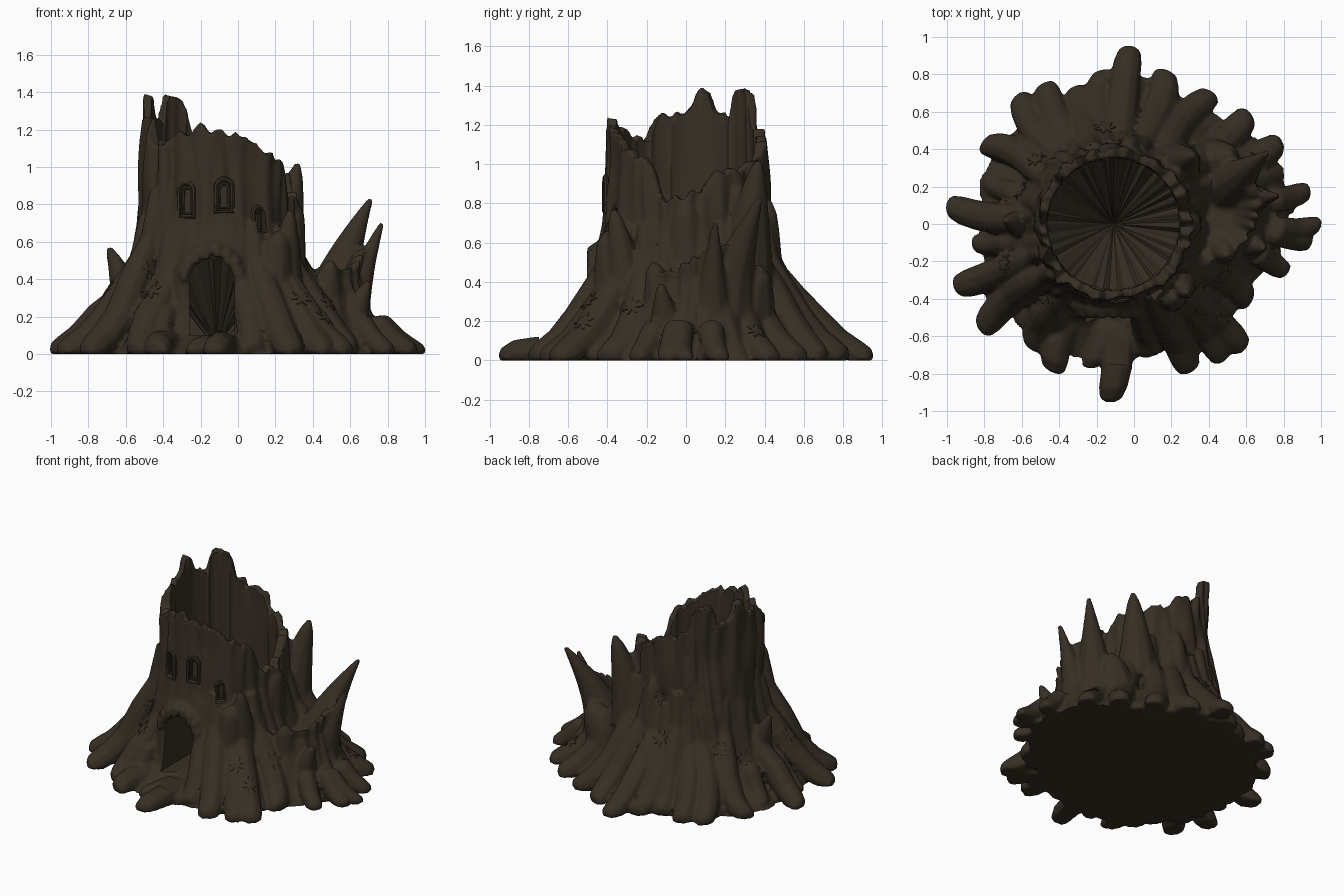
import bpy, bmesh, math, random
from math import sin, cos, pi, radians, degrees, atan2, exp
from mathutils import Vector, noise
from mathutils.bvhtree import BVHTree

random.seed(4)
if "Cube" in bpy.data.objects:
    bpy.data.objects.remove(bpy.data.objects["Cube"])

TRUNK = Vector((-0.11, 0, 0))
SIDE = Vector((0.36, 0.08, 0))
UP = Vector((0, 0, 1))
SEGS = 200
STRIPS = 16

bark = bpy.data.materials.new("dark bark")
bark.use_nodes = True
bark.diffuse_color = (0.038, 0.028, 0.018, 1)
bark.node_tree.nodes["Principled BSDF"].inputs["Base Color"].default_value = bark.diffuse_color


def interp(table, x):
    for (a, va), (b, vb) in zip(table, table[1:]):
        if x <= b:
            return va + (vb - va) * max(0, (x - a) / (b - a))
    return table[-1][1]


def plank(a, n):
    """Rounded bulge of one vertical bark strip, 0 in the groove and 1 on the crest."""
    c = (n * a / (2 * pi) + 0.5 * sin(3 * a) + 0.3 * sin(5 * a + 1)) % 1
    return math.sqrt(max(0, 1 - (2 * c - 1) ** 2))


def rough(a, z, amount):
    return amount * noise.noise(Vector((cos(a) * 5, sin(a) * 5, z * 2.5)))


def skin(bm, rings, closed=False, caps=True):
    """Join rings of points with quads, as a closed loop or with capped ends."""
    rows = [[bm.verts.new(p) for p in ring] for ring in rings]
    n = len(rows[0])
    for lo, hi in zip(rows, rows[1:] + (rows[:1] if closed else [])):
        for i in range(n):
            bm.faces.new((lo[i], lo[(i + 1) % n], hi[(i + 1) % n], hi[i]))
    if caps and not closed:
        bm.faces.new(rows[0][::-1])
        bm.faces.new(rows[-1])


def lathe(bm, centre, rings, caps=True):
    """Each ring is a function giving radius and height for an angle."""
    out = []
    for ring in rings:
        row = []
        for i in range(SEGS):
            a = 2 * pi * i / SEGS
            r, z = ring(a)
            row.append(centre + Vector((r * cos(a), r * sin(a), z)))
        out.append(row)
    skin(bm, out, caps=caps)


def tube(bm, pts, radii, side, closed=False, sides=10):
    rings, n = [], len(pts)
    for i, p in enumerate(pts):
        ahead = pts[(i + 1) % n] if closed else pts[min(i + 1, n - 1)]
        behind = pts[i - 1] if closed else pts[max(i - 1, 0)]
        normal = side.cross((ahead - behind).normalized()).normalized()
        ring = []
        for k in range(sides):
            a = 2 * pi * k / sides
            q = p + (side * cos(a) + normal * sin(a)) * radii[i]
            q.z = max(q.z, 0)
            ring.append(q)
        rings.append(ring)
    skin(bm, rings, closed)


def arch(half, bottom, top, steps=10):
    """Outline of a round-headed opening as pairs of sideways and upward offsets."""
    spring = top - half
    head = [(half * cos(pi * i / steps), spring + half * sin(pi * i / steps)) for i in range(steps + 1)]
    return [(half, bottom)] + head + [(-half, bottom)]


def add_object(name, bm):
    bmesh.ops.recalc_face_normals(bm, faces=bm.faces[:])
    mesh = bpy.data.meshes.new(name)
    bm.to_mesh(mesh)
    bm.free()
    mesh.materials.append(bark)
    ob = bpy.data.objects.new(name, mesh)
    bpy.context.collection.objects.link(ob)
    return ob


def smooth(ob, angle):
    bpy.ops.object.select_all(action='DESELECT')
    ob.select_set(True)
    bpy.context.view_layer.objects.active = ob
    bpy.ops.object.shade_smooth_by_angle(angle=radians(angle))


# Trunk: flared outside with bark strips and a ragged rim
RIM = [(0, .84), (25, .97), (60, 1.02), (90, 1.15), (112, 1.2), (120, 1.38), (137, 1.4), (145, 1.25),
       (157, 1.27), (162, 1.4), (172, 1.38), (180, 1.27), (200, 1.28), (215, 1.12), (235, 1.18),
       (255, 1.23), (290, 1.18), (315, 1.06), (332, 1.04), (342, .84), (360, .84)]
FLARE = [(0, .72), (.05, .67), (.1, .6), (.2, .55), (.35, .5), (.5, .46), (.7, .42), (1, .4), (1.4, .39)]


def rim(a):
    return interp(RIM, degrees(a)) - 0.06 * (1 - plank(a, STRIPS)) + 0.04 * noise.noise(Vector((a * 9, 0, 3)))


def trunk_ring(t):
    def ring(a):
        z = rim(a) * t
        door = exp(-((degrees(a) - 266) / 20) ** 2) * min(1, z / .12)
        r = interp(FLARE, z)
        r = r + (min(r, .46) - r) * door
        twist = a + .12 * sin(3 * z + 2 * a)
        return r + 0.045 * (plank(twist, STRIPS) - .6) * (1 - .6 * door) + rough(a, z, .04), z
    return ring


body = bmesh.new()
levels = [(i / 24) ** 1.3 for i in range(25)]
lathe(body, TRUNK, [trunk_ring(t) for t in levels]
      + [lambda a: (.35, rim(a) - .01), lambda a: (.34, .6)])

# Side stump: low broken cup beside the trunk
CUP_RIM = [(0, .56), (25, .6), (45, .56), (70, .46), (180, .42), (290, .44), (330, .47), (360, .56)]
CUP_FLARE = [(0, .45), (.1, .38), (.2, .33), (.3, .29), (.42, .26), (.6, .31)]


def cup_rim(a):
    return interp(CUP_RIM, degrees(a)) - 0.05 * (1 - plank(a, 17))


def cup_ring(t):
    def ring(a):
        z = cup_rim(a) * t
        return interp(CUP_FLARE, z) + .03 * plank(a, 17) + rough(a, z, .03), z
    return ring


lathe(body, SIDE, [cup_ring(t) for t in levels[::2]]
      + [lambda a: (.27, cup_rim(a) - .01), lambda a: (.17, .38), lambda a: (.05, .35)])


# Roots: tapering buttresses that run down the wall and out along the ground
def root(tip, top, scale):
    from_cup = tip.x > .75 and abs(tip.y) < .3
    centre, start = (SIDE, .25) if from_cup else (TRUNK, .41)
    out = (tip - centre).normalized()
    reach = (tip - centre).length
    flat = 1
    if abs(degrees(atan2(out.y, out.x)) + 95) < 20:
        top = .04
    elif from_cup:
        top, flat = .4, .75
    steps = [(0, top, .04), (.08, top * .7, .055), (.25, top * .47, .085), (.45, min(top, .2), .088),
             (.66, min(top, .09), .085), (.84, .03, .08), (.95, .005, .065), (1, 0, .03)]
    sway = out.cross(UP) * random.uniform(-.06, .06)
    pts = [centre + out * (start + (reach - start) * f) + UP * z * flat + sway * sin(f * pi)
           for f, z, r in steps]
    tube(body, pts, [r * scale * flat for f, z, r in steps], out.cross(UP))


TIPS = [(-.02, .95), (.17, .82), (.42, .7), (.62, .59), (.79, .44), (.94, .18), (1, 0), (.95, -.1),
        (.82, -.26), (.62, -.42), (.59, -.67), (.48, -.73), (.3, -.79), (.08, -.7), (-.13, -.95),
        (-.43, -.79), (-.54, -.67), (-.82, -.57), (-.96, -.34), (-1, .1), (-.81, .43), (-.62, .69),
        (-.48, .75), (-.3, .73), (-.15, .82)]
tips = [Vector((x, y, 0)) for x, y in TIPS]
for tip, following in zip(tips, tips[1:] + tips[:1]):
    root(tip, random.uniform(.6, .9), random.uniform(.95, 1.05))
    root((tip + following) * .44, random.uniform(.35, .55), .75)

# Splinters: shards given by base, base radius, tip and how pointed they are
SPLINTERS = [((.5, .2, .25), .15, (.71, .38, .83), 1), ((.6, .13, .15), .1, (.77, .15, .7), 1),
             ((.6, -.1, .1), .09, (.7, -.13, .39), .8), ((.22, .3, .4), .14, (.32, .37, 1.02), .7),
             ((.25, -.3, .3), .09, (.28, -.37, .77), .6), ((.22, 0, .3), .14, (.31, .0, .82), .5),
             ((.18, -.36, .2), .11, (.22, -.4, .66), .4), ((-.56, 0, .15), .11, (-.69, .02, .57), .8),
             ((-.02, .4, .2), .1, (-.02, .42, .82), .5), ((.45, -.1, .15), .12, (.5, -.17, .5), .6),
             ((.4, .3, .15), .16, (.52, .38, .48), .5)]
for base, radius, tip, point in SPLINTERS:
    base, tip = Vector(base), Vector(tip)
    flat = Vector((tip.x - base.x, tip.y - base.y, 0))
    side = flat.normalized().cross(UP)
    pts, radii = [], []
    for i in range(10):
        t = i / 9
        pts.append(base + flat * t ** 1.4 + UP * (tip.z - base.z) * t)
        radii.append(radius * (1 - t) ** point + .014)
    tube(body, pts, radii, side)

# Door hood: thick bark arch with hanging tufts
for half, depth, thick in ((.15, -.45, .035), (.165, -.43, .04)):
    pts = [Vector((-.14 + u, depth, z)) for u, z in arch(half, .06, .57)]
    tube(body, pts, [thick] * len(pts), Vector((0, 1, 0)))
for i in range(8):
    a = pi * (i + .5) / 8
    top = Vector((-.14 + .15 * cos(a), -.44, .43 + .15 * sin(a)))
    drop = random.uniform(.06, .1)
    tube(body, [top, top + Vector((0, -.04, -.02)), top + Vector((0, -.055, -drop))],
         [.035, .03, .014], Vector((1, 0, 0)))

stump = add_object("tree_stump", body)

# Cutters: the hollow with its funnel bottom, the doorway and the window recesses
hollow = bmesh.new()
lathe(hollow, TRUNK, [lambda a: (.01, .03)]
      + [lambda a, z=z: (.345 + .014 * plank(a, STRIPS) + rough(a, z, .012), z)
         for z in (.48, .6, .9, 1.2, 1.6)])
openings = bmesh.new()
skin(openings, [[Vector((-.14 + u, y, z)) for u, z in arch(.12, .1, .51)] for y in (-.75, 0)])
WINDOWS = [(246, .73, .91, .043), (275, .76, .93, .043), (302, .65, .78, .033)]
frames = bmesh.new()
for angle, low, high, half in WINDOWS:
    out = Vector((cos(radians(angle)), sin(radians(angle)), 0))
    across = UP.cross(out)
    skin(openings, [[TRUNK + out * d + across * u + UP * z for u, z in arch(half, low, high)]
                    for d in (.385, .6)])
    # Outer frame and inner arch
    for d, inset, ratio, thick in ((.412, -.006, 1, .013), (.392, .02, .6, .009)):
        outline = arch(half * ratio, low + max(inset, 0), high - inset)
        pts = [TRUNK + out * d + across * u + UP * z for u, z in outline]
        tube(frames, pts, [thick] * len(pts), out, closed=True, sides=8)
cutters = [add_object("hollow_cutter", hollow), add_object("opening_cutter", openings)]

remesh = stump.modifiers.new("blend", 'REMESH')
remesh.mode = 'VOXEL'
remesh.voxel_size = .0125
soften = stump.modifiers.new("soften", 'SMOOTH')
soften.factor, soften.iterations = .5, 2
for cutter in cutters:
    cutter.hide_render = True
    cut = stump.modifiers.new("cut", 'BOOLEAN')
    cut.operation, cut.solver, cut.object = 'DIFFERENCE', 'EXACT', cutter
final = bpy.data.meshes.new_from_object(stump.evaluated_get(bpy.context.evaluated_depsgraph_get()))
stump.modifiers.clear()
stump.data = final
for cutter in cutters:
    bpy.data.objects.remove(cutter)
smooth(stump, 40)
smooth(add_object("window_frames", frames), 40)

# Funnel: thin creased floor of the hollow, also seen through the doorway
funnel = bmesh.new()
lathe(funnel, TRUNK, [lambda a: (.005, .05),
                      lambda a: (.352, .53 + .05 * noise.noise(Vector((cos(a) * 9, sin(a) * 9, 0))))], caps=False)
add_object("hollow_funnel", funnel)

# Leaves: thin lobed plates that follow the bark
surface = BVHTree.FromPolygons([v.co for v in final.vertices], [p.vertices[:] for p in final.polygons])
leaves = bmesh.new()
for angle, z in ((225, .45), (232, .34), (312, .3), (318, .2), (335, .28), (25, .15), (88, .7), (95, .45),
                 (140, .4), (160, .3), (200, .35)):
    out = Vector((cos(radians(angle)), sin(radians(angle)), 0))
    spot, normal, _, _ = surface.ray_cast(TRUNK + out * 2 + UP * z, -out)
    if spot is None:
        continue
    u = normal.orthogonal().normalized()
    v = normal.cross(u)
    rings = []
    for scale, lift in ((1, -.004), (1, .005), (.5, .006), (.05, .006)):
        row = []
        for i in range(40):
            a = 2 * pi * i / 40
            r = scale * .06 * (.72 + .28 * cos(7 * a))
            near, n, _, _ = surface.find_nearest(spot + u * r * cos(a) + v * r * sin(a))
            row.append(near + n * lift)
        rings.append(row)
    skin(leaves, rings)
smooth(add_object("bark_leaves", leaves), 40)
